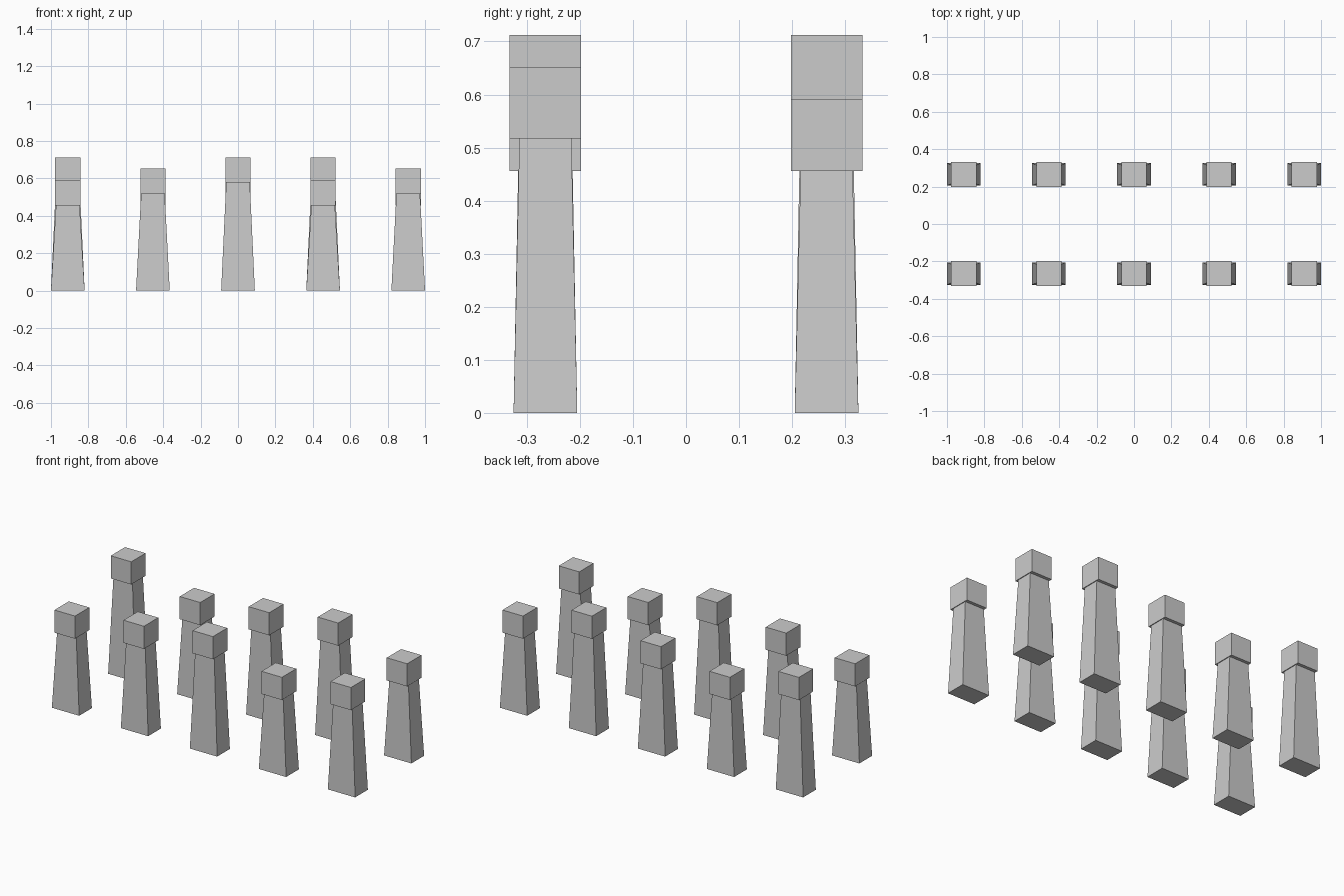
import bpy
import bmesh

default = bpy.data.objects.get("Cube")
if default:
    bpy.data.objects.remove(default, do_unlink=True)

grey = bpy.data.materials.new("light grey")
grey.use_nodes = True
colour = (0.6, 0.6, 0.6, 1)
grey.diffuse_color = colour
grey.node_tree.nodes["Principled BSDF"].inputs["Base Color"].default_value = colour

HEAD = 0.135          # cube side
SPACING = 0.455       # between posts in a row
ROW_Y = 0.265         # distance of each row from the centre
SHORT, MEDIUM, TALL = 0.591, 0.652, 0.712


def tapered_block(name, x, y, z0, z1, bottom, top):
    """Box from z0 to z1 with (x, y) half sizes at the bottom and top."""
    bm = bmesh.new()
    bmesh.ops.create_cube(bm, size=2)
    for v in bm.verts:
        half, z = (top, z1) if v.co.z > 0 else (bottom, z0)
        v.co = (v.co.x * half[0], v.co.y * half[1], z)
    mesh = bpy.data.meshes.new(name)
    bm.to_mesh(mesh)
    bm.free()
    mesh.materials.append(grey)
    obj = bpy.data.objects.new(name, mesh)
    obj.location = (x, y, 0)
    bpy.context.collection.objects.link(obj)


def post(label, x, y, height):
    neck = height - HEAD
    half = (HEAD / 2, HEAD / 2)
    # Tapered body, then the cubic head on top
    tapered_block(label + "_body", x, y, 0, neck, (0.09, 0.06), (0.063, 0.049))
    tapered_block(label + "_head", x, y, neck, height, half, half)


# Two rows of posts, right to left
rows = {
    "front": (-ROW_Y, (SHORT, MEDIUM, TALL, SHORT, MEDIUM)),
    "back": (ROW_Y, (TALL, SHORT, MEDIUM, TALL, SHORT)),
}
for row, (y, heights) in rows.items():
    for i, height in enumerate(heights):
        post(f"{row}_post_{i + 1}", (i - 2) * SPACING, y, height)
